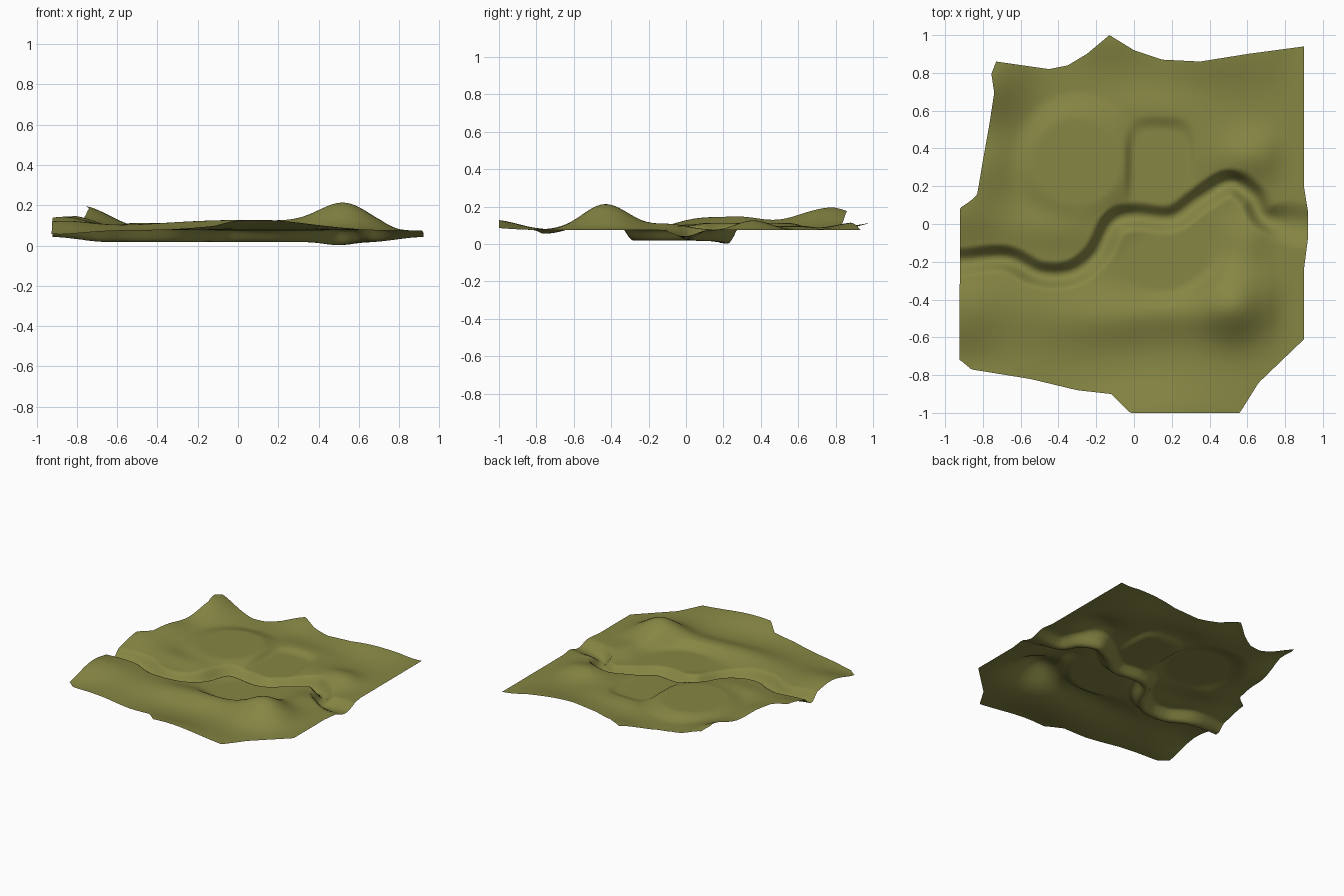
import bpy
import bmesh
from math import exp
from mathutils import Vector
from mathutils.geometry import interpolate_bezier

cube = bpy.data.objects.get("Cube")
if cube:
    bpy.data.objects.remove(cube, do_unlink=True)

STEPS = 150
PLAIN = 0.074


def smooth(a, b, v):
    t = min(max((v - a) / (b - a), 0), 1)
    return t * t * (3 - 2 * t)


def mix(a, b, t):
    return a + (b - a) * t


def along(points, v):
    """Value of a polyline at v."""
    if v <= points[0][0]:
        return points[0][1]
    for (a, fa), (b, fb) in zip(points, points[1:]):
        if v <= b:
            return mix(fa, fb, (v - a) / (b - a))
    return points[-1][1]


# Outline of the sheet: left and right by row, back and front by column
left = [(0, -.925), (.51, -.92), (.57, -.83), (.68, -.8), (.8, -.765), (.9, -.74),
        (.96, -.755), (1, -.73)]
right = [(.24, .9), (.34, .92), (.44, .92), (.52, .9)]
back = [(-.73, .86), (-.45, .82), (-.35, .84), (-.25, .9), (-.13, 1), (0, .92),
        (.15, .87), (.35, .86), (.6, .9), (.9, .94)]
front = [(-.92, -.72), (-.86, -.77), (-.55, -.82), (-.3, -.88), (-.12, -.9), (-.02, -1),
         (.56, -1), (.66, -.84), (.9, -.61)]

# River course as a smooth curve
course = [Vector(p) for p in [
    (-1.1, -.2), (-.92, -.2), (-.68, -.185), (-.5, -.265), (-.33, -.26), (-.2, -.165),
    (-.11, .0), (.0, .04), (.2, .03), (.35, .13), (.5, .215), (.62, .15),
    (.7, .03), (.92, -.01), (1.1, -.02)]]
river = []
for p, a, b, q in zip(course, course[1:], course[2:], course[3:]):
    river += interpolate_bezier(a, a + (b - p) / 6, b - (q - a) / 6, b, 10)

# Hills: x, y, radius in x, radius in y, height
hills = [
    (.53, -.42, .13, .13, .125),
    (.15, -.47, .26, .09, .045),
    (-.2, -.52, .2, .1, .025),
    (-.88, -.43, .15, .14, .045),
    (-.5, -.42, .2, .13, .022),
    (.1, -1.03, .26, .13, .055),
    (-.9, .06, .15, .12, .05),
    (-.84, .3, .13, .13, .065),
    (-.79, .77, .15, .18, .125),
    (-.13, 1, .14, .1, .035),
    (.45, .92, .24, .12, .042),
    (.62, .36, .11, .09, .05),
    (.36, .42, .12, .16, .02),
    (-.4, -.02, .25, .09, .028),
    (.1, .6, .16, .08, .022),
    (.6, -.08, .08, .1, .03),
    (-.91, -.74, .14, .1, -.022),
]


def height(x, y):
    swell = sum(h * exp(-.5 * (((x - cx) / rx) ** 2 + ((y - cy) / ry) ** 2))
                for cx, cy, rx, ry, h in hills)
    z = PLAIN + swell * (1 - smooth(.7, .9, x))
    # round terrace
    d = ((x + .3) ** 2 + (y - .33) ** 2) ** .5
    z = mix(z, .112, 1 - smooth(.22, .38, d))
    # low basins beside the terrace and south of the river
    d = (abs((x - .14) / .17) ** 4 + abs((y - .3) / .24) ** 4) ** .25
    z = mix(z, PLAIN, 1 - smooth(.8, 1.15, d))
    d = (((x - .18 - .3 * (y + .2)) / .27) ** 2 + ((y + .19) / .2) ** 2) ** .5
    z = mix(z, PLAIN, 1 - smooth(.75, 1.3, d))
    # river bed, widening towards its mouth
    spot = Vector((x, y))
    d = min((spot - p).length for p in river)
    bed = .018 + .024 * smooth(.65, .92, abs(x)) - .016 * exp(-((x - .5) / .1) ** 2)
    return mix(z, bed, 1 - smooth(.008, .08 + .05 * smooth(.65, .85, x), d))


mesh = bpy.data.meshes.new("terrain_sheet")
bm = bmesh.new()
rows = []
for j in range(STEPS + 1):
    t = j / STEPS
    row = []
    for i in range(STEPS + 1):
        x = mix(along(left, t), along(right, t), i / STEPS)
        y = mix(along(front, x), along(back, x), t)
        row.append(bm.verts.new((x, y, height(x, y))))
    rows.append(row)
for low, high in zip(rows, rows[1:]):
    for i in range(STEPS):
        bm.faces.new((low[i], low[i + 1], high[i + 1], high[i])).smooth = True
bm.to_mesh(mesh)
bm.free()

# Grass colour
grass = bpy.data.materials.new("olive_grass")
grass.use_nodes = True
colour = (.24, .24, .058, 1)
grass.diffuse_color = colour
grass.node_tree.nodes["Principled BSDF"].inputs["Base Color"].default_value = colour
mesh.materials.append(grass)

terrain = bpy.data.objects.new("terrain_sheet", mesh)
bpy.context.collection.objects.link(terrain)
